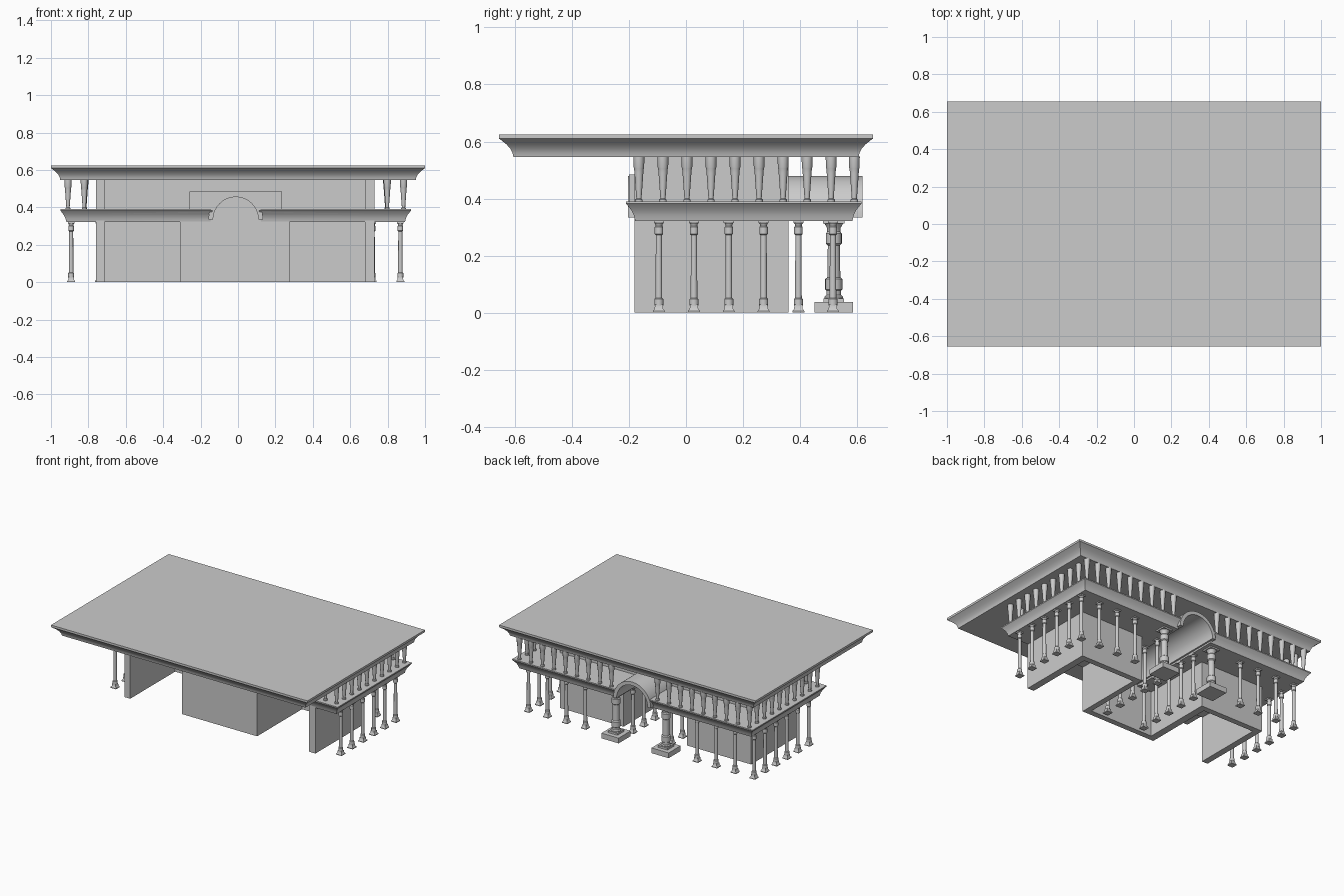
import bpy, bmesh, math

if "Cube" in bpy.data.objects:
    bpy.data.objects.remove(bpy.data.objects["Cube"])

CX = -0.012  # centre line of the pavilion body
SIDE_Y = [-0.095, 0.028, 0.15, 0.272, 0.394]


def make(name, bm, smooth=False):
    bmesh.ops.recalc_face_normals(bm, faces=bm.faces)
    me = bpy.data.meshes.new(name)
    bm.to_mesh(me)
    bm.free()
    ob = bpy.data.objects.new(name, me)
    bpy.context.collection.objects.link(ob)
    if smooth:
        bpy.ops.object.select_all(action='DESELECT')
        ob.select_set(True)
        bpy.context.view_layer.objects.active = ob
        bpy.ops.object.shade_smooth_by_angle(angle=math.radians(35))
    return ob


def loft(bm, rings):
    loops = [[bm.verts.new(p) for p in r] for r in rings]
    n = len(loops[0])
    for a, b in zip(loops, loops[1:]):
        for i in range(n):
            j = (i + 1) % n
            bm.faces.new((a[i], a[j], b[j], b[i]))
    bm.faces.new(loops[0][::-1])
    bm.faces.new(loops[-1])


def rect(x0, x1, y0, y1, z, d=0):
    return [(x0 + d, y0 + d, z), (x1 - d, y0 + d, z), (x1 - d, y1 - d, z), (x0 + d, y1 - d, z)]


def box(name, x0, x1, y0, y1, z0, z1):
    bm = bmesh.new()
    loft(bm, [rect(x0, x1, y0, y1, z0), rect(x0, x1, y0, y1, z1)])
    return make(name, bm)


def moulded_slab(name, x0, x1, y0, y1, profile):
    bm = bmesh.new()
    loft(bm, [rect(x0, x1, y0, y1, z, d) for z, d in profile])
    return make(name, bm, True)


def lathe(bm, x, y, profile, n=14):
    loft(bm, [[(x + r * math.cos(2 * math.pi * i / n), y + r * math.sin(2 * math.pi * i / n), z)
               for i in range(n)] for r, z in profile])


def square(bm, x, y, profile):
    loft(bm, [rect(x - h, x + h, y - h, y + h, z) for h, z in profile])


def arch_points(r, y, n=28):
    return [(CX + r * math.cos(math.pi * i / n), y, 0.334 + r * math.sin(math.pi * i / n))
            for i in range(n + 1)]


# Roof and porch ledge with coved edges
moulded_slab("roof", -1, 1, -0.655, 0.655,
             [(0.545, 0.05), (0.56, 0.047), (0.575, 0.039), (0.59, 0.026),
              (0.602, 0.011), (0.61, 0.0), (0.625, 0.0)])
ledge = moulded_slab("porch_ledge", -0.95, 0.925, -0.21, 0.615,
                     [(0.322, 0.032), (0.342, 0.027), (0.36, 0.018), (0.378, 0.004),
                      (0.382, 0.0), (0.39, 0.0)])

# Walls: open-fronted side rooms around a central hall
box("left_wall", -0.76, -0.715, -0.18, 0.36, 0, 0.55)
box("right_wall", 0.68, 0.73, -0.18, 0.36, 0, 0.55)
box("hall_left_wall", -0.31, -0.26, -0.18, 0.36, 0, 0.325)
box("hall_right_wall", 0.235, 0.275, -0.18, 0.36, 0, 0.325)
box("hall_front_wall", -0.26, 0.235, -0.18, -0.14, 0, 0.325)
box("hall_lunette", CX - 0.135, CX + 0.135, -0.18, -0.14, 0.325, 0.46)
box("back_wall_left", -0.715, -0.31, 0.32, 0.36, 0, 0.325)
box("back_wall_right", 0.275, 0.68, 0.32, 0.36, 0, 0.325)
upper_back = box("upper_back_wall", -0.715, 0.68, 0.32, 0.36, 0.385, 0.55)
hall_top = box("hall_upper_block", -0.26, 0.235, -0.2, 0.318, 0.38, 0.485)

# Barrel vault through the hall
bm = bmesh.new()
ends = [arch_points(0.146, y) + arch_points(0.121, y)[::-1] for y in (-0.203, 0.618)]
loft(bm, ends)
make("barrel_vault", bm, True)

# Vault opening cut through everything it passes
bm = bmesh.new()
profile = [(CX + 0.133, 0, 0.25)] + arch_points(0.133, 0) + [(CX - 0.133, 0, 0.25)]
loft(bm, [[(x, y, z) for x, _, z in profile] for y in (-0.5, 0.9)])
cutter = make("vault_cutter", bm)
cutter.hide_render = True
for ob in (ledge, hall_top, upper_back):
    mod = ob.modifiers.new("vault_opening", 'BOOLEAN')
    mod.operation = 'DIFFERENCE'
    mod.solver = 'EXACT'
    mod.object = cutter
    bpy.context.view_layer.objects.active = ob
    bpy.ops.object.modifier_apply(modifier=mod.name)
bpy.data.objects.remove(cutter)

# Slender columns: side rows, back row and hall rows
spots = [(CX + s * 0.88, y) for s in (-1, 1) for y in SIDE_Y]
spots += [(CX + s * x, 0.515) for s in (-1, 1) for x in (0.88, 0.732, 0.584, 0.436)]
spots += [(CX + s * 0.15, y) for s in (-1, 1) for y in SIDE_Y]
SHAFT = [(0.016, 0.026), (0.016, 0.048), (0.012, 0.052), (0.011, 0.272), (0.015, 0.276),
         (0.015, 0.3), (0.012, 0.304), (0.013, 0.31), (0.017, 0.315)]
bm = bmesh.new()
for x, y in spots:
    square(bm, x, y, [(0.021, 0), (0.021, 0.006), (0.015, 0.014), (0.014, 0.028)])
    lathe(bm, x, y, SHAFT)
    square(bm, x, y, [(0.018, 0.314), (0.018, 0.325)])
make("porch_columns", bm, True)

# Large entrance columns on plinths
BIG = [(0.033, 0.048), (0.033, 0.056), (0.026, 0.062), (0.026, 0.078), (0.03, 0.082),
       (0.03, 0.118), (0.023, 0.124), (0.021, 0.236), (0.028, 0.242), (0.028, 0.278),
       (0.023, 0.284), (0.023, 0.296), (0.03, 0.308), (0.033, 0.313)]
bm = bmesh.new()
for s in (-1, 1):
    x, y = CX + s * 0.195, 0.518
    square(bm, x, y, [(0.067, 0), (0.067, 0.037)])
    square(bm, x, y, [(0.036, 0.037), (0.036, 0.05)])
    lathe(bm, x, y, BIG, 20)
    square(bm, x, y, [(0.037, 0.312), (0.037, 0.325)])
make("entrance_columns", bm, True)

# Tapered balusters between ledge and roof
bar = [(CX + s * 0.897, -0.165 + 0.0842 * i) for s in (-1, 1) for i in range(9)]
bar += [(CX - 0.897 + 0.0897 * i, 0.59) for i in range(21) if abs(i - 10) > 1]
bar += [(CX + s * 0.81, -0.165) for s in (-1, 1)]
bm = bmesh.new()
for x, y in bar:
    lathe(bm, x, y, [(0.013, 0.388), (0.013, 0.396), (0.009, 0.4), (0.012, 0.44),
                     (0.0155, 0.49), (0.017, 0.505), (0.0185, 0.51), (0.019, 0.548)], 12)
make("balusters", bm, True)
